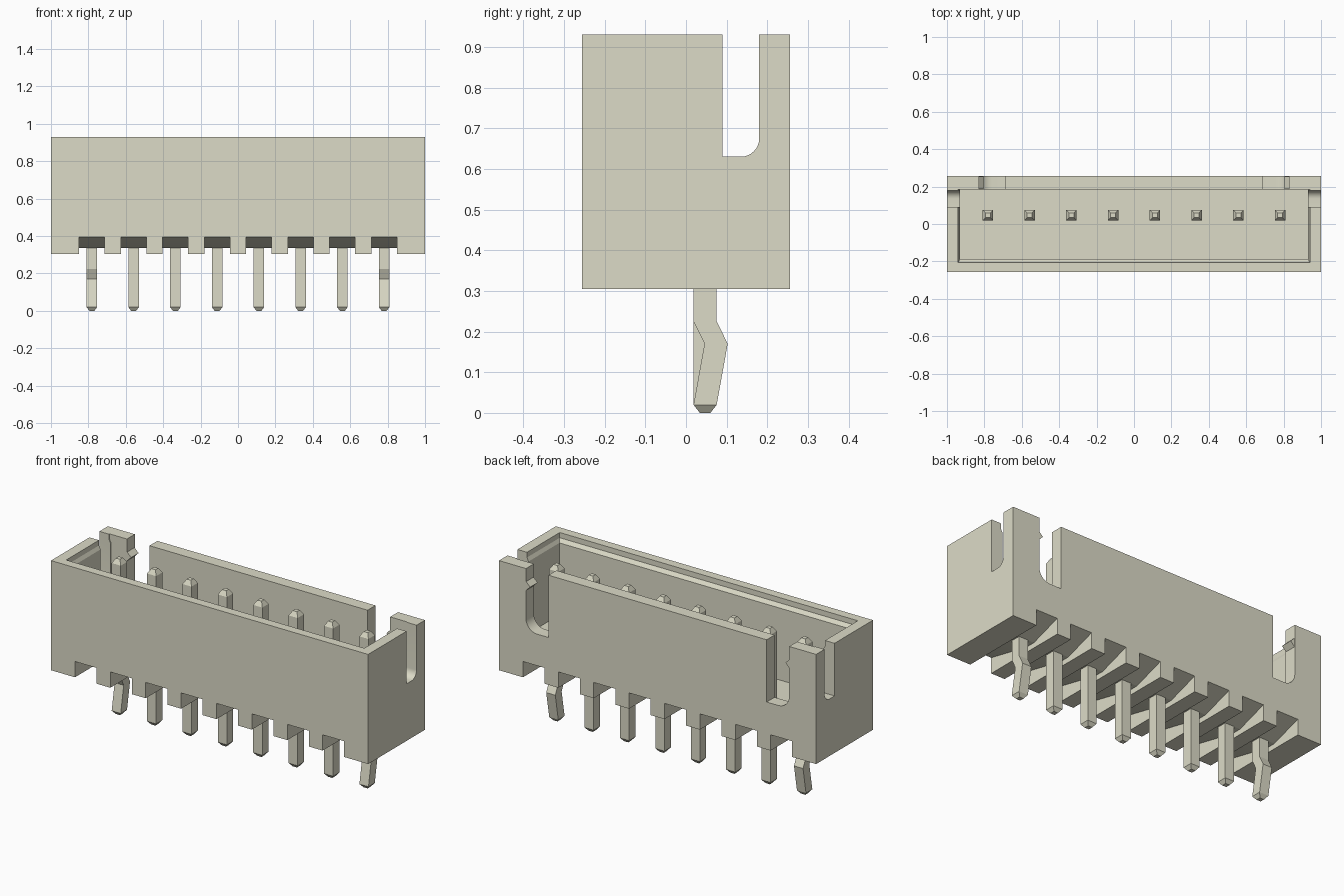
import bpy, bmesh, math

cube = bpy.data.objects.get("Cube")
if cube:
    bpy.data.objects.remove(cube, do_unlink=True)

cream = bpy.data.materials.new("cream_plastic")
COLOUR = (0.72, 0.71, 0.575, 1.0)
cream.diffuse_color = COLOUR
cream.use_nodes = True
cream.node_tree.nodes["Principled BSDF"].inputs["Base Color"].default_value = COLOUR


def loft(name, rings):
    """Closed solid through rings of points, all with the same point count."""
    bm = bmesh.new()
    loops = [[bm.verts.new(p) for p in ring] for ring in rings]
    n = len(loops[0])
    for a, b in zip(loops, loops[1:]):
        for i in range(n):
            j = (i + 1) % n
            bm.faces.new((a[i], a[j], b[j], b[i]))
    bm.faces.new(loops[0])
    bm.faces.new(loops[-1])
    bmesh.ops.recalc_face_normals(bm, faces=bm.faces)
    mesh = bpy.data.meshes.new(name)
    bm.to_mesh(mesh)
    bm.free()
    mesh.materials.append(cream)
    ob = bpy.data.objects.new(name, mesh)
    bpy.context.collection.objects.link(ob)
    return ob


def rect(x0, x1, y0, y1, z):
    return [(x0, y0, z), (x1, y0, z), (x1, y1, z), (x0, y1, z)]


def prism_x(name, pts, x0, x1):
    return loft(name, [[(x, y, z) for y, z in pts] for x in (x0, x1)])


def prism_y(name, pts, y0, y1):
    return loft(name, [[(x, y, z) for x, z in pts] for y in (y0, y1)])


def slot(inner, outer, bottom, r):
    """Open-topped slot outline with one rounded bottom corner at 'outer'."""
    pts = [(outer, 1.1), (inner, 1.1), (inner, bottom)]
    for i in range(9):
        a = math.pi / 2 * i / 8
        pts.append((outer - r + r * math.sin(a), bottom + r - r * math.cos(a)))
    return pts


def cut(target, cutter):
    cutter.hide_render = True
    mod = target.modifiers.new("cut", "BOOLEAN")
    mod.operation = "DIFFERENCE"
    mod.solver = "EXACT"
    mod.object = cutter
    bpy.ops.object.select_all(action="DESELECT")
    bpy.context.view_layer.objects.active = target
    target.select_set(True)
    bpy.ops.object.modifier_apply(modifier=mod.name)
    bpy.data.objects.remove(cutter, do_unlink=True)


BOTTOM, TOP, DEPTH = 0.305, 0.93, 0.256
FLOOR, PIN_Y = 0.47, 0.047
PIN_X = [(i - 3.5) * 0.2232 for i in range(8)]

# Housing block with a cavity that widens to a chamfered lip at the top
housing = loft("housing", [rect(-1, 1, -DEPTH, DEPTH, z) for z in (BOTTOM, TOP)])
cut(housing, loft("cavity_cutter", [
    rect(-0.93, 0.93, -0.188, 0.185, FLOOR),
    rect(-0.93, 0.93, -0.188, 0.185, 0.88),
    rect(-0.94, 0.94, -0.205, 0.185, 0.90),
    rect(-0.94, 0.94, -0.205, 0.185, 1.0)]))

# Slots in both end walls and near both ends of the back wall
for s in (-1, 1):
    cut(housing, prism_x("end_slot_cutter", slot(0.09, 0.18, 0.63, 0.045), s * 0.9, s * 1.1))
    outline = [(s * x, z) for x, z in slot(0.688, 0.83, 0.575, 0.07)]
    cut(housing, prism_y("back_slot_cutter", outline, 0.15, 0.3))

# Channels under the housing, rising from the pins to the front and back
rise = 0.06 / (DEPTH - 0.075)
channel = [(-0.3, 0.25), (0.3, 0.25), (0.3, 0.395 + 0.044 * rise),
           (0.075, 0.335), (0.018, 0.335), (-0.3, 0.395 + 0.044 * 0.06 / 0.274)]
for x in PIN_X:
    cut(housing, prism_x("channel_cutter", channel, x - 0.068, x + 0.068))

# Latch nubs on the corner posts
for s, side in ((1, "left"), (-1, "right")):
    prism_y("latch_nub_" + side,
            [(s * 0.835, 0.86), (s * 0.805, 0.83), (s * 0.835, 0.80)], 0.187, 0.254)

# Square pins with tapered tips; the two end pins are kinked
for i, x in enumerate(PIN_X):
    levels = [(0, 0, 0.013), (0.02, 0, 0.0285), (0.862, 0, 0.0285), (0.888, 0, 0.013)]
    if i in (0, 7):
        levels[2:2] = [(0.17, 0.027, 0.0285), (0.225, 0, 0.0285)]
    loft(f"pin_{i + 1}", [rect(x - h, x + h, PIN_Y + dy - h, PIN_Y + dy + h, z)
                          for z, dy, h in levels])

# Smooth only the rounded slot corners
bpy.ops.object.select_all(action="DESELECT")
housing.select_set(True)
bpy.context.view_layer.objects.active = housing
bpy.ops.object.shade_smooth_by_angle(angle=math.radians(15))
